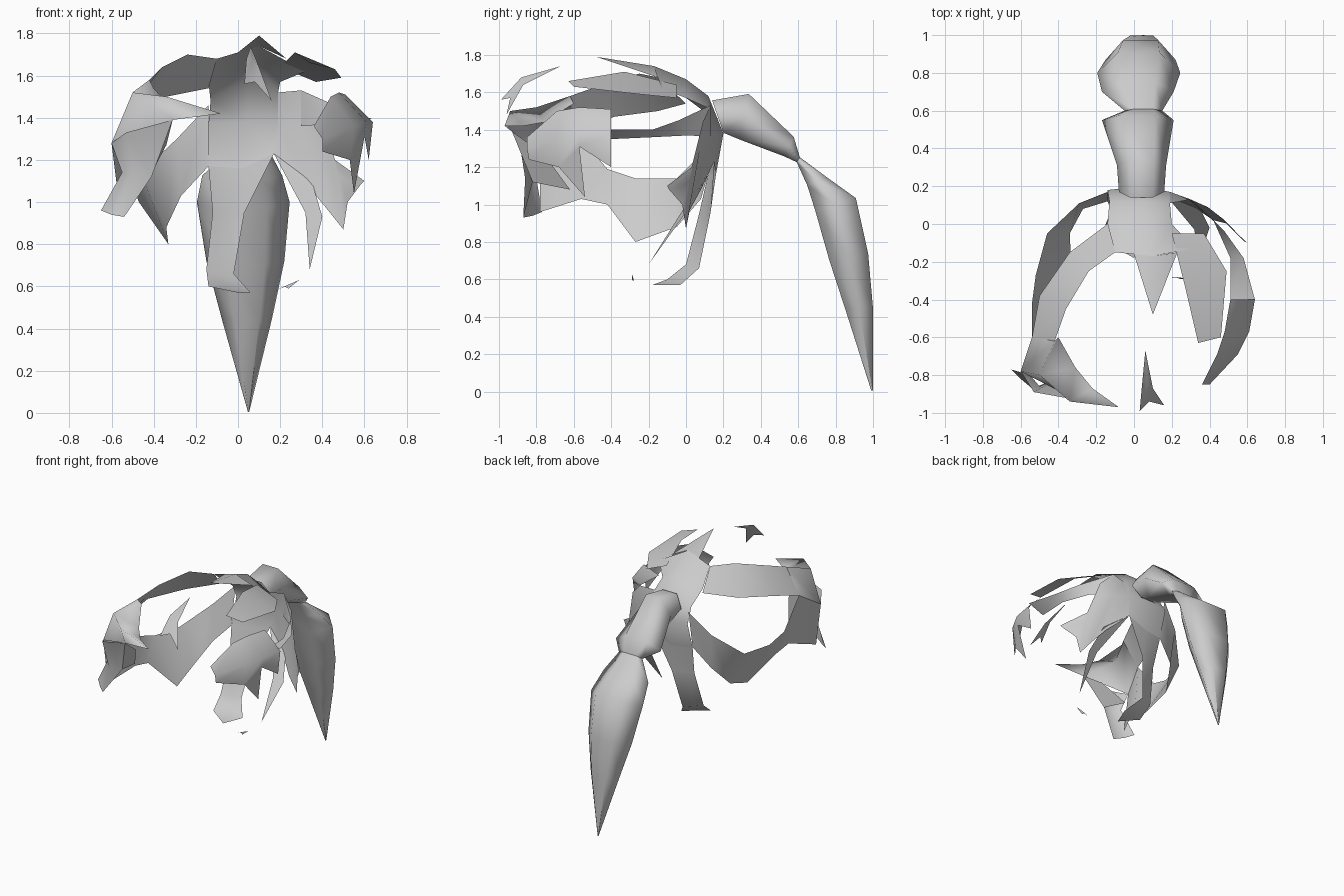
import bpy, bmesh, math
from mathutils import Vector

grey = bpy.data.materials.new("hair_grey")
grey.diffuse_color = (0.6, 0.6, 0.6, 1)


def loft(name, rows, closed=False):
    """Skin neighbouring rows of points with smooth quads."""
    bm = bmesh.new()
    grid = [[bm.verts.new(p) for p in row] for row in rows]
    for a, b in zip(grid, grid[1:]):
        n = len(a)
        for i in range(n if closed else n - 1):
            j = (i + 1) % n
            bm.faces.new((a[i], a[j], b[j], b[i]))
    bmesh.ops.remove_doubles(bm, verts=bm.verts, dist=0.002)
    bmesh.ops.recalc_face_normals(bm, faces=bm.faces)
    me = bpy.data.meshes.new(name)
    bm.to_mesh(me)
    bm.free()
    for f in me.polygons:
        f.use_smooth = True
    me.materials.append(grey)
    ob = bpy.data.objects.new(name, me)
    bpy.context.collection.objects.link(ob)
    return ob


def tube(name, stations, sides=6):
    """Stations: centre, half width in x, half thickness in y and z."""
    rows = []
    for c, w, ty, tz in stations:
        ring = []
        for i in range(sides):
            a = 2 * math.pi * i / sides
            ring.append(Vector(c) + Vector((w * math.cos(a), ty * math.sin(a), tz * math.sin(a))))
        rows.append(ring)
    return loft(name, rows, True)


# Scalp shell, notched at the nape
loft("scalp", [
    [(-0.10, -0.15, 1.68), (0.10, -0.17, 1.74), (0.32, -0.13, 1.62)],
    [(-0.14, 0.00, 1.57), (0.08, 0.00, 1.67), (0.20, 0.00, 1.57)],
    [(-0.13, 0.12, 1.48), (0.05, 0.12, 1.58), (0.19, 0.11, 1.52)],
    [(-0.14, 0.18, 1.37), (0.04, 0.20, 1.38), (0.19, 0.17, 1.37)],
    [(-0.14, 0.12, 1.17), (0.02, 0.16, 1.16), (0.17, 0.15, 1.23)]])

# Ponytail: gathered bunch, pinch, then hanging tail
tube("ponytail_bunch", [
    ((0.04, 0.17, 1.47), 0.12, -0.035, 0.10),
    ((0.04, 0.31, 1.47), 0.13, 0.03, 0.14),
    ((0.02, 0.55, 1.31), 0.19, 0.03, 0.06),
    ((0.05, 0.60, 1.24), 0.10, 0.01, 0.015)])
tube("ponytail_tail", [
    ((0.05, 0.60, 1.24), 0.10, 0.01, 0.015),
    ((0.02, 0.70, 1.125), 0.19, 0.06, 0.025),
    ((0.025, 0.80, 1.00), 0.22, 0.125, 0.04),
    ((0.035, 0.87, 0.72), 0.185, 0.12, 0.02),
    ((0.042, 0.925, 0.45), 0.12, 0.085, 0.01),
    ((0.05, 0.995, 0.005), 0.003, 0.005, 0)])

# Left upper sweep
loft("left_upper_sweep", [
    [(-0.10, -0.15, 1.68), (-0.14, 0.00, 1.54)],
    [(-0.24, -0.25, 1.70), (-0.34, -0.15, 1.50)],
    [(-0.36, -0.45, 1.64), (-0.50, -0.38, 1.47)],
    [(-0.42, -0.62, 1.58), (-0.54, -0.60, 1.40)]])

# Left fringe, wrapping forward to a point
loft("left_fringe", [
    [(-0.40, -0.60, 1.54), (-0.42, -0.62, 1.58), (-0.54, -0.60, 1.40)],
    [(-0.31, -0.76, 1.44), (-0.50, -0.80, 1.52), (-0.60, -0.78, 1.28)],
    [(-0.22, -0.87, 1.42), (-0.34, -0.94, 1.50), (-0.31, -0.93, 1.39)],
    [(-0.08, -0.97, 1.42)] * 3])

# Left lower sweep, rising to meet the upper one
loft("left_lower_sweep", [
    [(-0.14, 0.17, 1.46), (-0.14, 0.12, 1.17)],
    [(-0.29, 0.11, 1.30), (-0.27, 0.08, 1.03)],
    [(-0.46, -0.05, 1.14), (-0.34, -0.05, 0.88)],
    [(-0.52, -0.27, 1.14), (-0.33, -0.27, 0.80)],
    [(-0.54, -0.42, 1.19), (-0.47, -0.42, 1.00)],
    [(-0.54, -0.60, 1.40), (-0.48, -0.56, 1.03)],
    [(-0.60, -0.78, 1.28), (-0.56, -0.78, 0.96)]])

# Left front lock
loft("left_front_lock", [
    [(-0.60, -0.78, 1.28), (-0.53, -0.89, 1.33), (-0.31, -0.93, 1.39)],
    [(-0.55, -0.80, 1.14), (-0.50, -0.86, 1.14), (-0.41, -0.82, 1.12)],
    [(-0.65, -0.77, 0.96), (-0.60, -0.82, 0.94), (-0.54, -0.87, 0.93)]])
loft("left_inner_lock", [
    [(-0.31, -0.93, 1.39), (-0.34, -0.76, 1.27)],
    [(-0.41, -0.82, 1.12), (-0.44, -0.62, 1.08)]])

# Right sweep: broken stub, thin bridge, front block
loft("right_stub", [
    [(0.19, 0.11, 1.52), (0.19, 0.17, 1.37), (0.17, 0.15, 1.23)],
    [(0.30, 0.13, 1.53), (0.30, 0.13, 1.36), (0.33, 0.08, 1.08)],
    [(0.39, 0.09, 1.44), (0.40, 0.08, 1.33), (0.42, 0.02, 0.97)],
    [(0.46, 0.03, 1.20), (0.48, 0.02, 1.12), (0.50, 0.00, 0.87)],
    [(0.60, -0.10, 1.10), (0.58, -0.09, 1.08), (0.52, -0.02, 1.00)]])
loft("right_bridge", [
    [(0.30, 0.13, 1.53), (0.30, 0.12, 1.36)],
    [(0.48, -0.04, 1.45), (0.42, 0.02, 1.37)],
    [(0.58, -0.18, 1.40), (0.51, -0.18, 1.36)],
    [(0.64, -0.40, 1.40), (0.51, -0.40, 1.35)]])
loft("right_front_block", [
    [(0.51, -0.40, 1.51), (0.64, -0.40, 1.38), (0.62, -0.40, 1.20)],
    [(0.48, -0.57, 1.52), (0.61, -0.57, 1.38), (0.60, -0.57, 1.31)],
    [(0.44, -0.69, 1.50), (0.55, -0.69, 1.36), (0.53, -0.68, 1.20)],
    [(0.36, -0.85, 1.36), (0.40, -0.85, 1.30), (0.40, -0.84, 1.24)]])
loft("right_front_spike", [
    [(0.60, -0.57, 1.31), (0.53, -0.68, 1.20)],
    [(0.55, -0.54, 1.04)] * 2])

# Loose upper pieces
loft("right_top_tuft", [
    [(0.20, -0.05, 1.64), (0.37, -0.05, 1.57)],
    [(0.27, -0.33, 1.71), (0.49, -0.25, 1.59)],
    [(0.34, -0.63, 1.66), (0.46, -0.60, 1.63)]])
loft("crown_spike", [
    [(0.00, -0.16, 1.71), (0.10, -0.17, 1.74), (0.23, -0.15, 1.68)],
    [(0.10, -0.48, 1.79)] * 3])
loft("front_bang", [
    [(0.03, -0.99, 1.56), (0.08, -0.94, 1.57), (0.16, -0.96, 1.48)],
    [(0.04, -0.88, 1.68), (0.07, -0.85, 1.68), (0.10, -0.87, 1.64)],
    [(0.06, -0.67, 1.74)] * 3])

# Nape strands
loft("nape_curl", [
    [(-0.14, 0.12, 1.17), (0.02, 0.16, 1.16), (0.17, 0.15, 1.23)],
    [(-0.12, 0.07, 0.95), (-0.06, 0.10, 0.95), (0.03, 0.13, 0.95)],
    [(-0.15, 0.00, 0.68), (-0.08, 0.04, 0.67), (-0.02, 0.07, 0.66)],
    [(-0.14, -0.10, 0.60), (-0.03, -0.07, 0.58), (0.06, -0.03, 0.57)],
    [(0.00, -0.18, 0.57)] * 3])
loft("nape_right_strand", [
    [(0.17, 0.15, 1.23), (0.35, 0.08, 1.10)],
    [(0.32, -0.03, 0.95), (0.40, -0.02, 0.93)],
    [(0.34, -0.20, 0.68), (0.34, -0.20, 0.68)]])
loft("loose_sliver", [
    [(0.18, -0.28, 0.58), (0.22, -0.28, 0.60)],
    [(0.29, -0.29, 0.63), (0.24, -0.29, 0.59)]])
